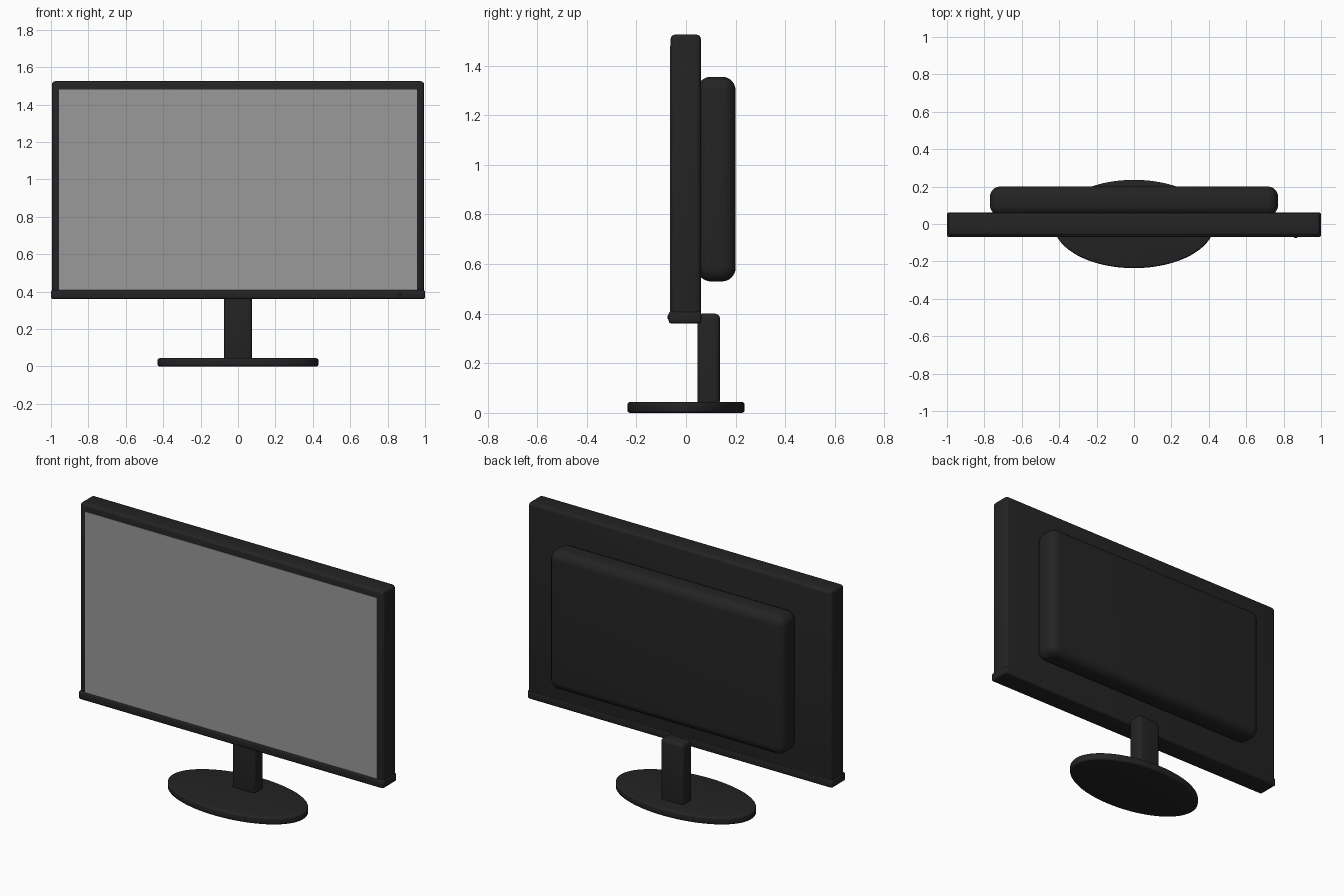
import bpy
import math

cube = bpy.data.objects.get("Cube")
if cube:
    bpy.data.objects.remove(cube, do_unlink=True)


def material(name, value):
    mat = bpy.data.materials.new(name)
    color = (value, value, value, 1)
    mat.use_nodes = True
    mat.diffuse_color = color
    bsdf = mat.node_tree.nodes["Principled BSDF"]
    bsdf.inputs["Base Color"].default_value = color
    bsdf.inputs["Roughness"].default_value = 0.5
    return mat


black = material("black plastic", 0.017)
gray = material("screen gray", 0.32)


def finish(obj, name, mat, bevel=0, segments=4):
    """Name, bake the scale, round the edges and shade one part."""
    obj.name = name
    obj.data.materials.append(mat)
    bpy.ops.object.transform_apply(location=False, rotation=False, scale=True)
    if bevel:
        mod = obj.modifiers.new("rounded edges", 'BEVEL')
        mod.width = bevel
        mod.segments = segments
        mod.limit_method = 'ANGLE'
        mod.angle_limit = math.radians(40)
        bpy.ops.object.modifier_apply(modifier=mod.name)
    bpy.ops.object.shade_smooth_by_angle(angle=math.radians(35))
    return obj


def box(name, x, y, z, mat, bevel=0, segments=4):
    """Box from (min, max) ranges on each axis."""
    ranges = (x, y, z)
    bpy.ops.mesh.primitive_cube_add(size=1, location=[(a + b) / 2 for a, b in ranges])
    obj = bpy.context.object
    obj.scale = [b - a for a, b in ranges]
    return finish(obj, name, mat, bevel, segments)


# Display: housing, thin screen plate and the wider lip along the bottom
box("housing", (-0.995, 0.995), (-0.062, 0.06), (0.37, 1.525), black, 0.018)
box("screen", (-0.957, 0.957), (-0.064, -0.058), (0.405, 1.48), gray)
box("bottom_lip", (-1, 1), (-0.07, 0.062), (0.36, 0.41), black, 0.012)

# Rounded electronics cover on the back
box("rear_cover", (-0.77, 0.77), (0.045, 0.2), (0.53, 1.355), black, 0.055, 8)

# Power button on the lip
bpy.ops.mesh.primitive_uv_sphere_add(segments=16, ring_count=8, radius=1,
                                     location=(0.865, -0.07, 0.385))
button = bpy.context.object
button.scale = (0.01, 0.005, 0.01)
finish(button, "power_button", black)

# Stand: neck and oval foot
box("stand_neck", (-0.076, 0.076), (0.046, 0.137), (0.03, 0.4), black, 0.02)
bpy.ops.mesh.primitive_cylinder_add(vertices=96, radius=1, depth=1,
                                    location=(0, 0, 0.022))
foot = bpy.context.object
foot.scale = (0.43, 0.236, 0.044)
finish(foot, "stand_foot", black, 0.011)
